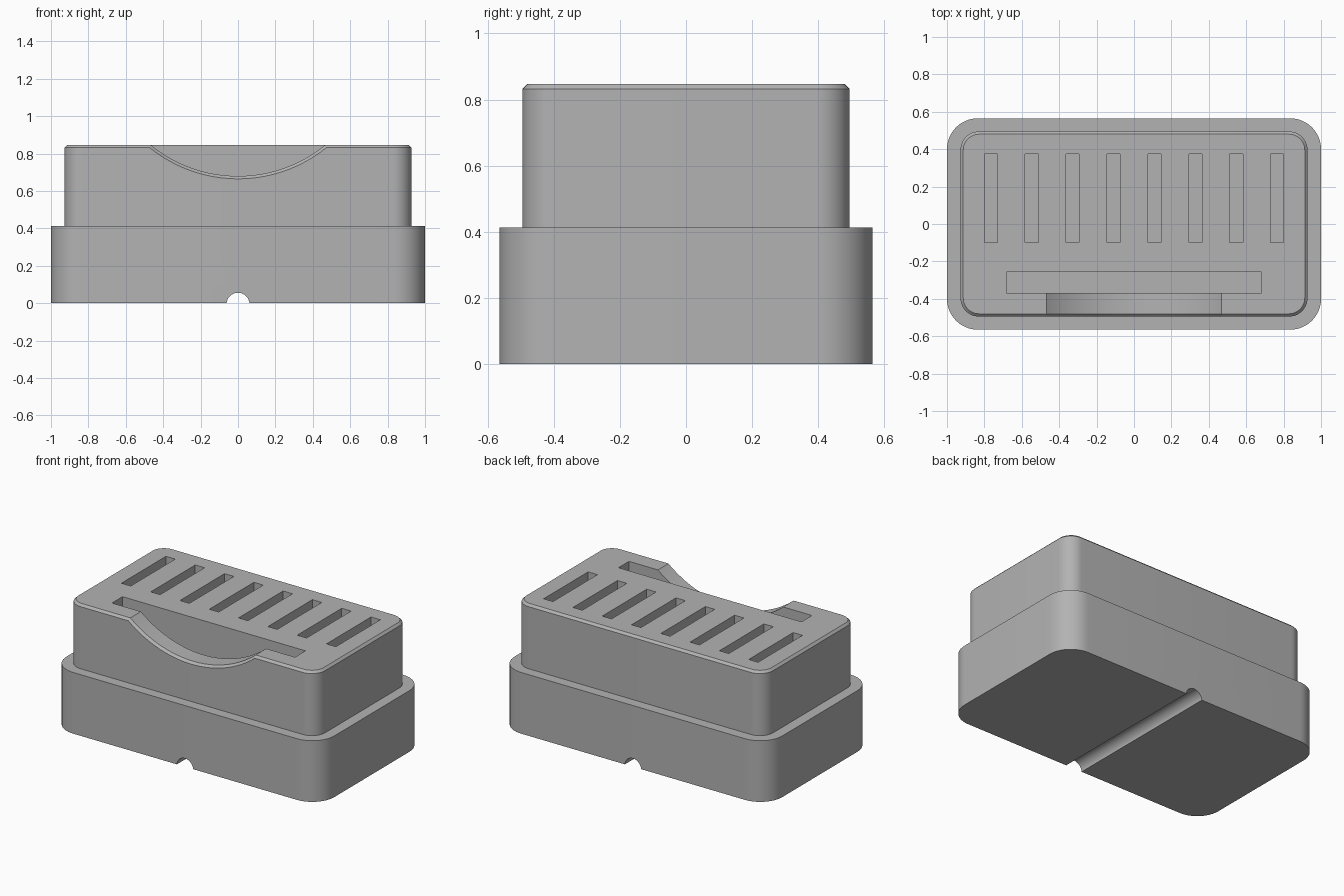
import bpy, bmesh, math

if "Cube" in bpy.data.objects:
    bpy.data.objects.remove(bpy.data.objects["Cube"])

grey = bpy.data.materials.new("light grey")
grey.use_nodes = True
grey.diffuse_color = (0.45, 0.45, 0.45, 1)
grey.node_tree.nodes["Principled BSDF"].inputs["Base Color"].default_value = (0.45, 0.45, 0.45, 1)


def loft(name, rings):
    """Skin matching closed rings of points and cap both ends."""
    bm = bmesh.new()
    loops = [[bm.verts.new(p) for p in ring] for ring in rings]
    n = len(loops[0])
    for a, b in zip(loops, loops[1:]):
        for i in range(n):
            j = (i + 1) % n
            bm.faces.new((a[i], a[j], b[j], b[i]))
    bm.faces.new(loops[0][::-1])
    bm.faces.new(loops[-1])
    bmesh.ops.recalc_face_normals(bm, faces=bm.faces)
    mesh = bpy.data.meshes.new(name)
    bm.to_mesh(mesh)
    bm.free()
    mesh.materials.append(grey)
    obj = bpy.data.objects.new(name, mesh)
    bpy.context.collection.objects.link(obj)
    return obj


def rounded(hx, hy, r, z, steps=12):
    """Rounded rectangle ring at height z."""
    ring = []
    for k, (sx, sy) in enumerate([(1, 1), (-1, 1), (-1, -1), (1, -1)]):
        for i in range(steps + 1):
            a = math.pi / 2 * (k + i / steps)
            ring.append((sx * (hx - r) + r * math.cos(a),
                         sy * (hy - r) + r * math.sin(a), z))
    return ring


def circle(r, y, z, n):
    """Circle ring facing along y."""
    return [(r * math.cos(2 * math.pi * i / n), y, z + r * math.sin(2 * math.pi * i / n))
            for i in range(n)]


def box(name, x0, x1, y0, y1, z0, z1):
    return loft(name, [[(x0, y0, z), (x1, y0, z), (x1, y1, z), (x0, y1, z)] for z in (z0, z1)])


# Stepped body: wide base, ledge, narrower block with chamfered rim
TOP, LEDGE, CHAMFER = 0.847, 0.413, 0.015
body = loft("holder_body", [
    rounded(1, 0.565, 0.165, 0),
    rounded(1, 0.565, 0.165, LEDGE),
    rounded(0.928, 0.495, 0.1, LEDGE),
    rounded(0.928, 0.495, 0.1, TOP - CHAMFER),
    rounded(0.928 - CHAMFER, 0.495 - CHAMFER, 0.1 - CHAMFER, TOP),
])

# Row of narrow slots
cutters = []
for i in range(8):
    x = (i - 3.5) * 0.2187
    cutters.append(box("slot_cutter", x - 0.035, x + 0.035, -0.1, 0.375, LEDGE, 1))

# Long front slot
cutters.append(box("long_slot_cutter", -0.683, 0.683, -0.368, -0.256, LEDGE, 1))

# Curved thumb scoop, flaring at the front face
R, CZ = 0.738, 1.418
cutters.append(loft("scoop_cutter", [
    circle(R, -0.31, CZ, 160),
    circle(R, -0.495 + CHAMFER, CZ, 160),
    circle(R + 2 * CHAMFER, -0.495 - CHAMFER, CZ, 160),
]))

# Cable groove under the base
cutters.append(loft("groove_cutter", [circle(0.061, y, -0.005, 48) for y in (-1, 1)]))

# Cut everything out of the body, then discard the cutters
bpy.context.view_layer.objects.active = body
for cutter in cutters:
    cutter.hide_render = True
    mod = body.modifiers.new("cut", "BOOLEAN")
    mod.operation = "DIFFERENCE"
    mod.solver = "EXACT"
    mod.object = cutter
    bpy.ops.object.modifier_apply(modifier=mod.name)
    bpy.data.objects.remove(cutter)

bpy.ops.object.select_all(action="DESELECT")
body.select_set(True)
bpy.ops.object.shade_smooth_by_angle(angle=math.radians(25))
